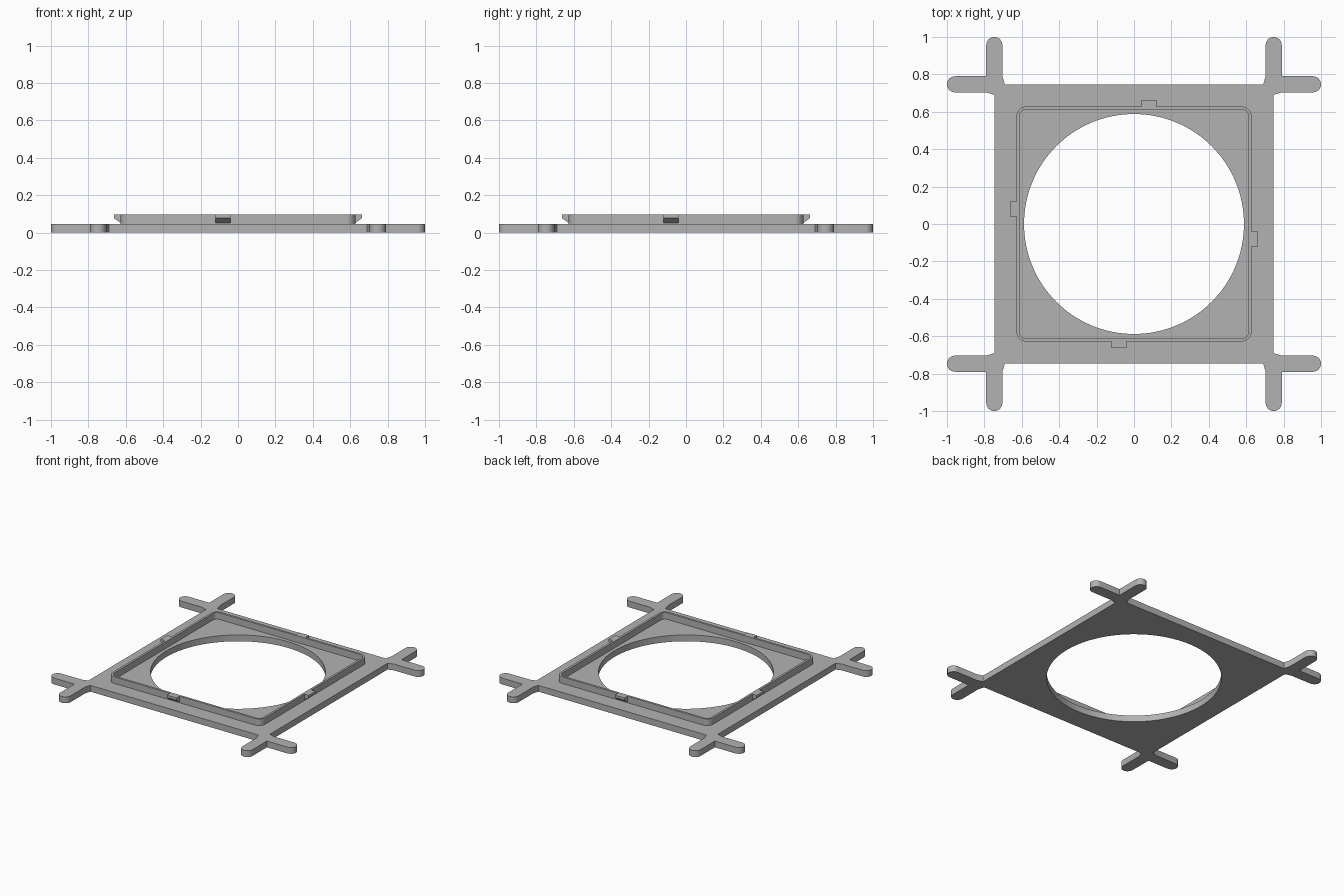
import bpy, bmesh
from math import cos, sin, pi, radians
from mathutils import Matrix, Vector

cube = bpy.data.objects.get("Cube")
if cube:
    bpy.data.objects.remove(cube, do_unlink=True)

PLATE_TOP, RIM_TOP = 0.047, 0.096

grey = bpy.data.materials.new("plain grey")
colour = (0.45, 0.45, 0.45, 1)
grey.diffuse_color = colour
grey.use_nodes = True
grey.node_tree.nodes["Principled BSDF"].inputs["Base Color"].default_value = colour


def arc(cx, cy, r, start, end, steps):
    """Points along an arc, angles in degrees."""
    angles = [radians(start + (end - start) * i / steps) for i in range(steps + 1)]
    return [(cx + r * cos(a), cy + r * sin(a)) for a in angles]


def four_turns(points):
    """Repeat a corner outline around all four corners."""
    return [(x * c - y * s, x * s + y * c)
            for c, s in ((1, 0), (0, 1), (-1, 0), (0, -1)) for x, y in points]


def finish(bm, name):
    bmesh.ops.recalc_face_normals(bm, faces=bm.faces)
    mesh = bpy.data.meshes.new(name)
    bm.to_mesh(mesh)
    bm.free()
    mesh.materials.append(grey)
    obj = bpy.data.objects.new(name, mesh)
    bpy.context.collection.objects.link(obj)
    bpy.ops.object.select_all(action="DESELECT")
    bpy.context.view_layer.objects.active = obj
    obj.select_set(True)
    bpy.ops.object.shade_smooth_by_angle(angle=radians(30))
    return obj


def slab(name, loops, bottom, top):
    """Extrude closed outlines, the later ones being holes."""
    bm = bmesh.new()
    edges = []
    for loop in loops:
        verts = [bm.verts.new((x, y, bottom)) for x, y in loop]
        edges += [bm.edges.new((v, verts[i - 1])) for i, v in enumerate(verts)]
    bmesh.ops.triangle_fill(bm, edges=edges, use_beauty=True, normal=(0, 0, 1))
    up = bmesh.ops.extrude_face_region(bm, geom=bm.faces[:], use_keep_orig=True)
    bmesh.ops.translate(bm, vec=(0, 0, top - bottom),
                        verts=[g for g in up["geom"] if isinstance(g, bmesh.types.BMVert)])
    return finish(bm, name)


# Base plate: square with two round-ended arms at each corner and a round opening
half, mid, wide, tip = 0.745, 0.747, 0.043, 0.957
corner = [(half, 0.69), (0.79, mid - wide)]
corner += arc(tip, mid, wide, -90, 90, 16)
corner += [(mid + wide, mid + wide)]
corner += arc(mid, tip, wide, 0, 180, 16)
corner += [(mid - wide, 0.79), (0.69, half)]
opening = arc(0, 0, 0.588, 0, 360, 128)[:-1]
slab("base_plate", [four_turns(corner), opening], 0, PLATE_TOP)

# Raised rim: thin rounded square wall
rim_loops = [four_turns(arc(side - r, side - r, r, 0, 90, 12))
             for side, r in ((0.628, 0.05), (0.612, 0.034))]
slab("raised_rim", rim_loops, PLATE_TOP, RIM_TOP)

# Snap clips: one off-centre catch per side, sloping underneath
profile = [(0.62, RIM_TOP), (0.664, RIM_TOP), (0.664, 0.078), (0.628, 0.052), (0.62, 0.052)]
for i, side in enumerate(("left", "back", "right", "front")):
    bm = bmesh.new()
    face = bm.faces.new([bm.verts.new((x, -0.12, z)) for x, z in profile])
    out = bmesh.ops.extrude_face_region(bm, geom=[face], use_keep_orig=True)
    bmesh.ops.translate(bm, vec=(0, 0.08, 0),
                        verts=[g for g in out["geom"] if isinstance(g, bmesh.types.BMVert)])
    bmesh.ops.rotate(bm, verts=bm.verts, cent=Vector(), matrix=Matrix.Rotation(i * pi / 2, 3, "Z"))
    finish(bm, side + "_clip")
